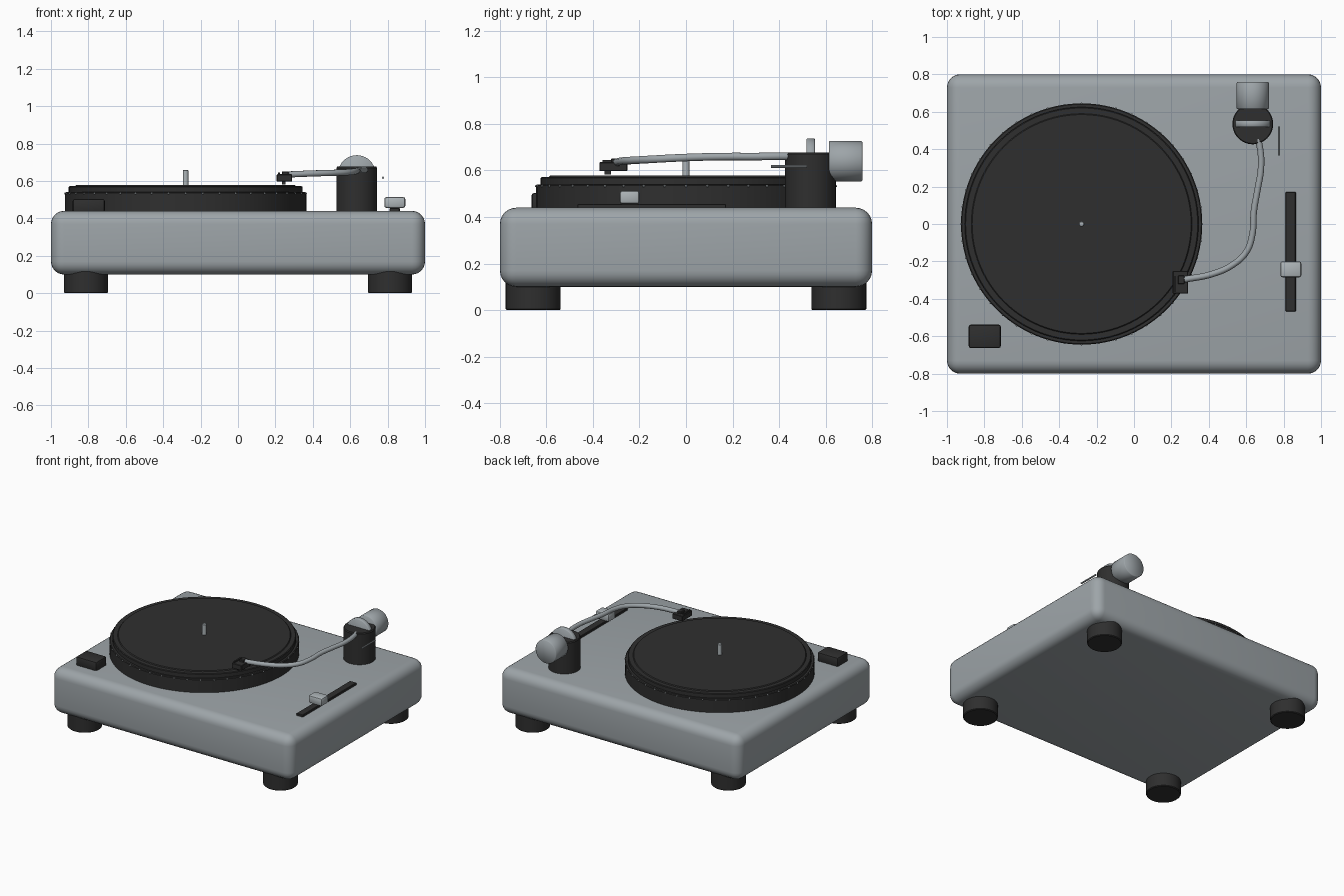
import bpy, bmesh, math
from mathutils import Matrix, Vector

if "Cube" in bpy.data.objects:
    bpy.data.objects.remove(bpy.data.objects["Cube"])


def material(name, col):
    m = bpy.data.materials.new(name)
    m.diffuse_color = (*col, 1)
    m.use_nodes = True
    m.node_tree.nodes["Principled BSDF"].inputs["Base Color"].default_value = m.diffuse_color
    return m


GREY = material("plinth grey", (0.34, 0.375, 0.395))
LIGHT = material("light metal", (0.42, 0.46, 0.48))
BLACK = material("soft black", (0.028, 0.028, 0.028))


def finish(ob, mat, angle=35):
    ob.data.materials.append(mat)
    bpy.ops.object.select_all(action='DESELECT')
    ob.select_set(True)
    bpy.context.view_layer.objects.active = ob
    bpy.ops.object.shade_smooth_by_angle(angle=math.radians(angle))
    return ob


def from_bm(name, bm, mat, angle=35):
    bmesh.ops.recalc_face_normals(bm, faces=bm.faces)
    me = bpy.data.meshes.new(name)
    bm.to_mesh(me)
    bm.free()
    ob = bpy.data.objects.new(name, me)
    bpy.context.collection.objects.link(ob)
    return finish(ob, mat, angle)


def box(name, x, y, z, mat, bevel=0.0, seg=2):
    """Box given by (min, max) pairs, with rounded edges."""
    bm = bmesh.new()
    bmesh.ops.create_cube(bm, size=1)
    for v in bm.verts:
        v.co = Vector([(r[0] + r[1]) / 2 + c * (r[1] - r[0]) for r, c in zip((x, y, z), v.co)])
    if bevel:
        bmesh.ops.bevel(bm, geom=bm.edges[:], offset=bevel, segments=seg,
                        profile=0.5, affect='EDGES')
    return from_bm(name, bm, mat)


def lathe(name, centre, profile, mat, n=48, axis='Z', angle=35):
    """Spin (radius, height) points round the z axis, or round y."""
    bm = bmesh.new()
    rings = [[bm.verts.new((r * math.cos(2 * math.pi * i / n), r * math.sin(2 * math.pi * i / n), h))
              for i in range(n)] for r, h in profile]
    for a, b in zip(rings, rings[1:]):
        for i in range(n):
            j = (i + 1) % n
            bm.faces.new((a[i], a[j], b[j], b[i]))
    bm.faces.new(rings[0])
    bm.faces.new(rings[-1])
    if axis == 'Y':
        bm.transform(Matrix.Rotation(-math.pi / 2, 4, 'X'))
    bm.transform(Matrix.Translation(centre))
    return from_bm(name, bm, mat, angle)


# Plinth and four feet
box("plinth", (-1, 1), (-0.8, 0.8), (0.10, 0.44), GREY, 0.07, 6)
for sx, side in ((-1, "left"), (1, "right")):
    for sy, end in ((-1, "front"), (1, "back")):
        lathe(f"{end}_{side}_foot", (sx * 0.813, sy * 0.657, 0),
              [(0.113, 0), (0.118, 0.005), (0.118, 0.125)], BLACK)

# Platter, mat and spindle
PX = -0.28
lathe("platter", (PX, 0, 0), [(0.645, 0.43), (0.645, 0.535), (0.64, 0.54)], BLACK, 96)
lathe("platter_mat", (PX, 0, 0), [(0.625, 0.535), (0.625, 0.568), (0.62, 0.572),
                                  (0.59, 0.572), (0.585, 0.578)], BLACK, 96)
lathe("spindle", (PX, 0, 0), [(0.015, 0.57), (0.015, 0.655), (0.011, 0.66)], LIGHT, 16)

# Strobe dots round the platter rim
bm = bmesh.new()
for i in range(44):
    a = 2 * math.pi * i / 44
    bmesh.ops.create_icosphere(bm, subdivisions=1, radius=0.006, matrix=Matrix.Translation(
        (PX + 0.644 * math.cos(a), 0.644 * math.sin(a), 0.533)))
from_bm("strobe_dots", bm, LIGHT)

# Start button and pitch slider
box("start_button", (-0.884, -0.712), (-0.664, -0.538), (0.43, 0.504), BLACK, 0.012)
box("slider_slot", (0.811, 0.865), (-0.467, 0.172), (0.43, 0.456), BLACK, 0.003, 1)
box("slider_knob", (0.782, 0.895), (-0.285, -0.2), (0.456, 0.514), LIGHT, 0.012)

# Tonearm base, pivot disc, counterweight and anti-skate rod
lathe("tonearm_base", (0.635, 0.535, 0), [(0.109, 0.43), (0.109, 0.67), (0.104, 0.677)], BLACK)
lathe("pivot_disc", (0.635, 0.518, 0.638), [(0.096, 0), (0.1, 0.004), (0.1, 0.032), (0.096, 0.036)],
      GREY, 40, 'Y', 80)
lathe("counterweight", (0.635, 0.615, 0.64), [(0.083, 0), (0.087, 0.004), (0.087, 0.138), (0.083, 0.143)],
      GREY, 40, 'Y', 80)
lathe("counterweight_shaft", (0.635, 0.53, 0.64), [(0.025, 0), (0.025, 0.1)], GREY, 16, 'Y')
lathe("anti_skate_rod", (0.775, 0.365, 0.617), [(0.006, 0), (0.006, 0.155)], GREY, 10, 'Y')

# S-shaped arm tube
path = [(0.638, 0.53, 0.66), (0.673, 0.41, 0.661), (0.679, 0.3, 0.66), (0.66, 0.18, 0.66),
        (0.641, 0.07, 0.658), (0.632, -0.06, 0.653), (0.6, -0.15, 0.648),
        (0.525, -0.22, 0.644), (0.42, -0.267, 0.641), (0.27, -0.297, 0.635)]
cu = bpy.data.curves.new("arm_path", 'CURVE')
cu.dimensions = '3D'
cu.bevel_depth = 0.017
cu.bevel_resolution = 3
cu.resolution_u = 6
cu.use_fill_caps = True
sp = cu.splines.new('BEZIER')
sp.bezier_points.add(len(path) - 1)
for p, co in zip(sp.bezier_points, path):
    p.co = co
    p.handle_left_type = p.handle_right_type = 'AUTO'
tmp = bpy.data.objects.new("arm_path", cu)
bpy.context.collection.objects.link(tmp)
bpy.context.view_layer.update()
mesh = bpy.data.meshes.new_from_object(tmp.evaluated_get(bpy.context.evaluated_depsgraph_get()))
mesh.materials.clear()
bpy.data.objects.remove(tmp)
arm = bpy.data.objects.new("tonearm_tube", mesh)
bpy.context.collection.objects.link(arm)
finish(arm, GREY, 60)

# Headshell with finger ridge, collar and stylus
box("headshell", (0.207, 0.29), (-0.372, -0.252), (0.597, 0.636), BLACK, 0.003, 1)
box("headshell_ridge", (0.213, 0.224), (-0.36, -0.28), (0.63, 0.645), BLACK)
box("headshell_collar", (0.235, 0.27), (-0.322, -0.275), (0.625, 0.652), BLACK, 0.004, 1)
box("stylus", (0.235, 0.255), (-0.35, -0.322), (0.582, 0.6), BLACK)
